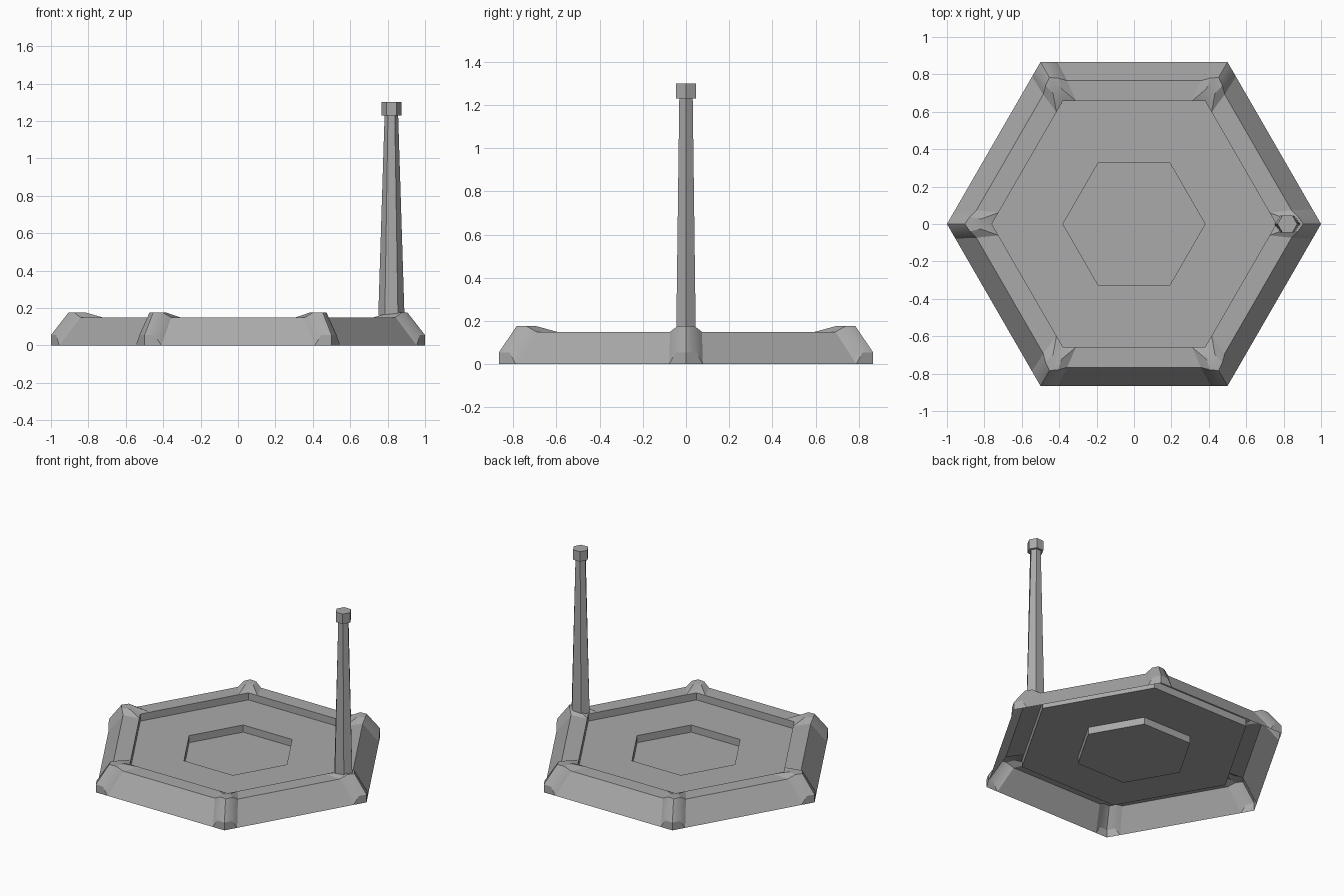
import bpy, bmesh
from math import radians, pi, cos, sin
from mathutils import Matrix, Vector

old = bpy.data.objects.get("Cube")
if old:
    bpy.data.objects.remove(old)

grey = bpy.data.materials.new("stone_grey")
grey.use_nodes = True
colour = (0.4, 0.4, 0.4, 1)
grey.diffuse_color = colour
grey.node_tree.nodes["Principled BSDF"].inputs["Base Color"].default_value = colour


def finish(bm, name, smooth=False):
    mesh = bpy.data.meshes.new(name)
    bm.to_mesh(mesh)
    bm.free()
    mesh.materials.append(grey)
    ob = bpy.data.objects.new(name, mesh)
    bpy.context.collection.objects.link(ob)
    if smooth:
        bpy.ops.object.select_all(action="DESELECT")
        bpy.context.view_layer.objects.active = ob
        ob.select_set(True)
        bpy.ops.object.shade_smooth_by_angle(angle=radians(30))
    return ob


def at(k, r, z, t=0, side=1):
    """Point near corner k: radius r, moved t along the hexagon's edge."""
    p = Vector((r - t * 0.5, side * t * sin(pi / 3), z))
    return Matrix.Rotation(k * pi / 3, 3, "Z") @ p


def add(bm, points):
    bm.faces.new([bm.verts.new(p) for p in points])


# Hollow hexagonal tray: sloped panels, rim, sunken floor and raised corners
bm = bmesh.new()
FLOOR, PIT, RIM, TOP = 0.10, 0.05, 0.15, 0.177
foot, lip, inner = (1, 0, 0.09), (0.885, RIM, 0.085), (0.76, RIM, 0.07)
step, crown, heel = (1, 0.055, 0.055), (0.9, TOP, 0.045), (0.835, TOP, 0.03)
for k in range(6):
    n = k + 1
    # panel, rim top
    for a, b in ((foot, lip), (lip, inner)):
        add(bm, [at(k, *a), at(n, *a, -1), at(n, *b, -1), at(k, *b)])
    # rim inner wall, floor ring, pit wall
    add(bm, [at(k, 0.76, RIM), at(k, *inner), at(n, *inner, -1),
             at(n, 0.76, RIM), at(n, 0.76, FLOOR), at(k, 0.76, FLOOR)])
    for a, b in (((0.76, FLOOR), (0.38, FLOOR)), ((0.38, FLOOR), (0.38, PIT))):
        add(bm, [at(k, *a), at(n, *a), at(n, *b), at(k, *b)])
    # corner cap, one mirrored half at a time
    ridge = at(k, 0.905, TOP)
    back = at(k, 0.82, TOP)
    for s in (1, -1):
        f, l, i, st, c, h = [at(k, *p, s) for p in (foot, lip, inner, step, crown, heel)]
        for face in ((at(k, 1, 0), f, st, at(k, 1, 0.055)),
                     (at(k, 1, 0.055), st, c, ridge),
                     (f, l, c, st), (l, i, h, c),
                     (i, at(k, 0.76, RIM), back, h), (ridge, c, h, back)):
            add(bm, face if s > 0 else face[::-1])
add(bm, [at(k, 0.38, PIT) for k in range(6)])
bmesh.ops.remove_doubles(bm, verts=bm.verts, dist=0.0005)
bmesh.ops.recalc_face_normals(bm, faces=bm.faces)
pit = min(bm.faces, key=lambda f: f.calc_center_median().xy.length)
if pit.normal.z < 0:
    bmesh.ops.reverse_faces(bm, faces=bm.faces)
finish(bm, "hexagonal_base", True)


# Six-sided tapered prism standing on the left corner
def prism(name, rings):
    bm = bmesh.new()
    loops = [[bm.verts.new((0.82 + rx * cos(j * pi / 3),
                            ry * sin(j * pi / 3) / sin(pi / 3), z))
              for j in range(6)] for rx, ry, z in rings]
    for lo, hi in zip(loops, loops[1:]):
        for j in range(6):
            n = (j + 1) % 6
            bm.faces.new((lo[j], lo[n], hi[n], hi[j]))
    bm.faces.new(loops[0][::-1])
    bm.faces.new(loops[-1])
    finish(bm, name)


prism("post", [(0.07, 0.045, 0.16), (0.036, 0.031, 1.24)])
prism("post_cap", [(0.053, 0.046, 1.23), (0.053, 0.046, 1.30)])
